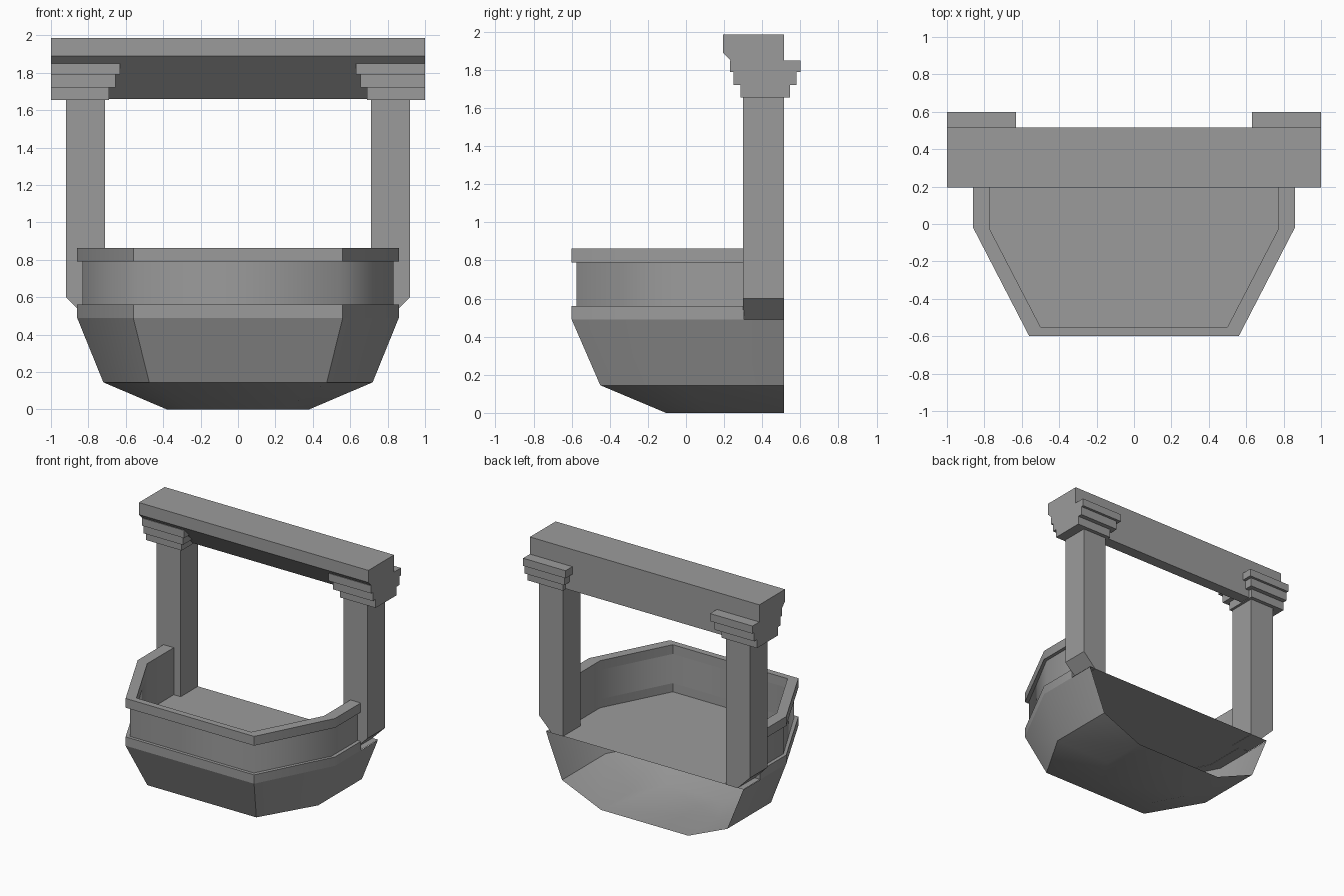
import bpy, bmesh, math

cube = bpy.data.objects.get("Cube")
if cube:
    bpy.data.objects.remove(cube, do_unlink=True)

stone = bpy.data.materials.new("grey stone")
stone.use_nodes = True
colour = (0.33, 0.33, 0.33, 1)
stone.diffuse_color = colour
stone.node_tree.nodes["Principled BSDF"].inputs["Base Color"].default_value = colour

BACK, RAIL_END = 0.515, 0.305


def finish(name, bm, smooth=None):
    """Turn a bmesh into a named stone object."""
    mesh = bpy.data.meshes.new(name)
    bm.to_mesh(mesh)
    bm.free()
    obj = bpy.data.objects.new(name, mesh)
    bpy.context.collection.objects.link(obj)
    mesh.materials.append(stone)
    if smooth:
        bpy.ops.object.select_all(action="DESELECT")
        obj.select_set(True)
        bpy.context.view_layer.objects.active = obj
        bpy.ops.object.shade_smooth_by_angle(angle=math.radians(smooth))
    return obj


def loft(rings, bm=None, closed=False):
    """Bridge successive rows of points with quads; return the vertex rows."""
    bm = bm or bmesh.new()
    rows = [[bm.verts.new(p) for p in ring] for ring in rings]
    n = len(rows[0])
    for a, b in zip(rows, rows[1:]):
        for i in range(n if closed else n - 1):
            j = (i + 1) % n
            bm.faces.new((a[i], a[j], b[j], b[i]))
    return bm, rows


def prism(name, profile, axis, start, end):
    """Extrude a closed 2D profile along x ('x') or y ('y')."""
    def place(p, d):
        return (d, p[0], p[1]) if axis == "x" else (p[0], d, p[1])
    bm, rows = loft([[place(p, d) for p in profile] for d in (start, end)], closed=True)
    for row in rows:
        bm.faces.new(row)
    bmesh.ops.recalc_face_normals(bm, faces=bm.faces)
    return finish(name, bm)


def box(name, x0, x1, y0, y1, z0, z1):
    return prism(name, [(y0, z0), (y1, z0), (y1, z1), (y0, z1)], "x", x0, x1)


def bay(side, corner_y, front_x, front_y, end):
    """Half-octagon plan running from the right end round the front to the left end."""
    half = [(side, end), (side, corner_y), (front_x, front_y)]
    return [(-x, y) for x, y in half] + half[::-1]


def at(plan, z):
    return [(x, y, z) for x, y in plan]


# Tapered hull, open at the back
hull_top = bay(0.86, -0.02, 0.56, -0.6, BACK)
bm, rows = loft([at(hull_top, 0.49),
                 at(bay(0.72, -0.03, 0.475, -0.45, BACK), 0.145),
                 at(bay(0.38, 0.15, 0.25, -0.105, BACK), 0)])
bm.faces.new(rows[-1])
bmesh.ops.recalc_face_normals(bm, faces=bm.faces)
bm.normal_update()
if rows[-1][0].link_faces and min(bm.faces, key=lambda f: f.calc_center_median().z).normal.z > 0:
    bmesh.ops.reverse_faces(bm, faces=bm.faces)
finish("hull", bm, 35)

# Floor slab sheet
bm = bmesh.new()
bm.faces.new([bm.verts.new(p) for p in at(hull_top, 0.492)])
finish("floor", bm)


# Parapet: rim band, wall and coping swept round the bay
def sweep(name, outer, z0, z1, smooth):
    inner = bay(0.77, -0.03, 0.5, -0.55, RAIL_END)
    section = [at(outer, z0), at(outer, z1), at(inner, z1), at(inner, z0)]
    bm, rows = loft(list(zip(*section)), closed=True)
    for row in (rows[0], rows[-1]):
        bm.faces.new(row)
    bmesh.ops.recalc_face_normals(bm, faces=bm.faces)
    finish(name, bm, smooth)


rail_outer = bay(0.86, -0.02, 0.56, -0.6, RAIL_END)
sweep("rim_band", rail_outer, 0.49, 0.56, 35)
sweep("parapet_wall", bay(0.832, -0.025, 0.54, -0.575, RAIL_END), 0.56, 0.79, 70)
sweep("coping", rail_outer, 0.79, 0.863, 35)

# Pillars with a chamfered outer foot, and stepped capitals
CAPITAL_STEPS = [  # inner x, front y, back y, bottom z, top z
    (0.63, 0.23, 0.6, 1.79, 1.85),
    (0.655, 0.25, 0.58, 1.722, 1.79),
    (0.69, 0.285, 0.545, 1.655, 1.722),
]
for side, s in (("left", 1), ("right", -1)):
    foot = [(0.71, 0.49), (0.81, 0.49), (0.92, 0.6), (0.92, 1.66), (0.71, 1.66)]
    prism(side + "_pillar", [(s * x, z) for x, z in foot], "y", 0.3, BACK)
    for i, (x, y0, y1, z0, z1) in enumerate(CAPITAL_STEPS):
        box(f"{side}_capital_step_{i + 1}", s * x, s, y0, y1, z0, z1)

# Lintel beam with a sloping front underside
prism("lintel", [(0.195, 1.985), (0.195, 1.89), (0.425, 1.66), (BACK, 1.66), (BACK, 1.985)],
      "x", -1, 1)
